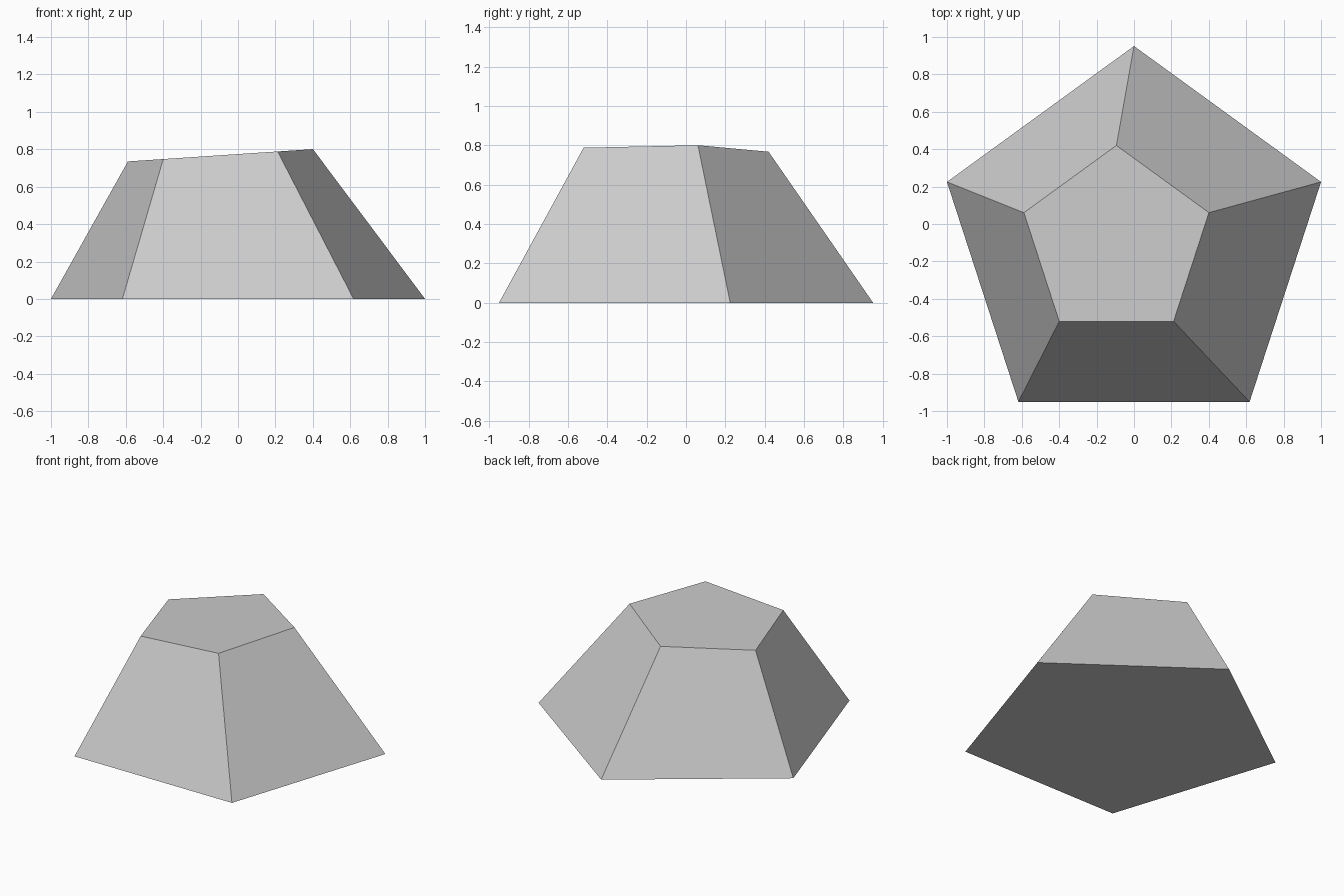
import bpy
import bmesh
from math import sin, cos, tau

SIDES = 5
CENTRE_Y = -0.1

cube = bpy.data.objects.get("Cube")
if cube:
    bpy.data.objects.remove(cube, do_unlink=True)

# Plain grey material
grey = bpy.data.materials.new("light_grey")
grey.use_nodes = True
colour = (0.6, 0.6, 0.6, 1)
grey.diffuse_color = colour
grey.node_tree.nodes["Principled BSDF"].inputs["Base Color"].default_value = colour


def ring(bm, radius, centre_x, height, slope):
    """Pentagon pointing to the back, tilted along x by the slope."""
    verts = []
    for i in range(SIDES):
        angle = tau * i / SIDES
        dx = -radius * sin(angle)
        y = CENTRE_Y + radius * cos(angle)
        verts.append(bm.verts.new((centre_x + dx, y, height + slope * dx)))
    return verts


# Five-sided truncated pyramid with an offset, tilted top
bm = bmesh.new()
base = ring(bm, 1.0515, 0, 0, 0)
top = ring(bm, 0.52, -0.094, 0.768, 0.0665)
bm.faces.new(top)
bm.faces.new(reversed(base))
for i in range(SIDES):
    j = (i + 1) % SIDES
    bm.faces.new((base[i], base[j], top[j], top[i]))
bmesh.ops.recalc_face_normals(bm, faces=bm.faces)

mesh = bpy.data.meshes.new("truncated_pyramid")
bm.to_mesh(mesh)
bm.free()
mesh.materials.append(grey)
body = bpy.data.objects.new("truncated_pyramid", mesh)
bpy.context.collection.objects.link(body)
